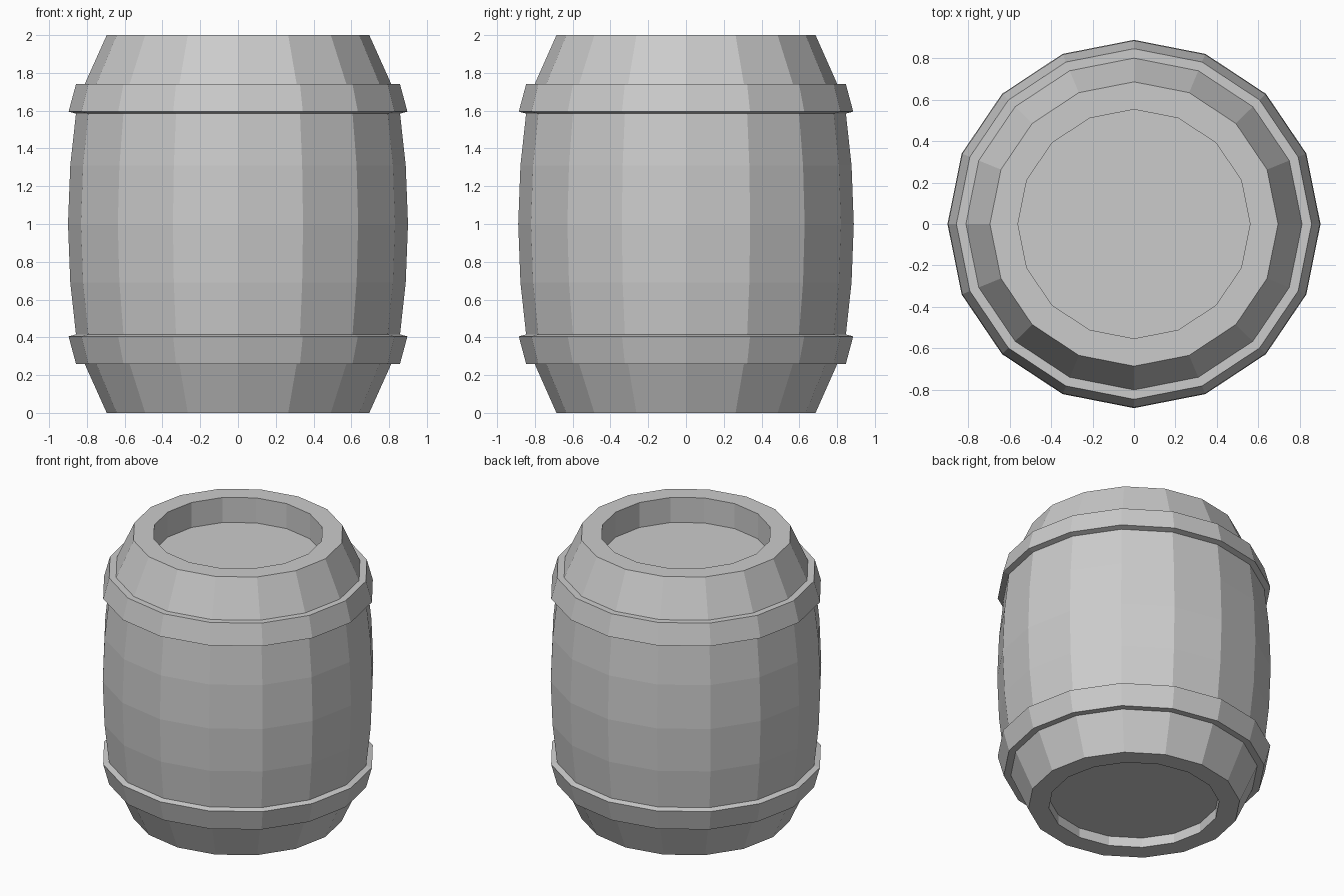
import bpy, bmesh
from math import cos, sin, pi

if "Cube" in bpy.data.objects:
    bpy.data.objects.remove(bpy.data.objects["Cube"])

SIDES = 16
Y_SCALE = 0.987  # the barrel is very slightly oval


def lathe(name, profile, closed=False):
    """Spin an (r, z) profile around z; open profiles get end caps."""
    bm = bmesh.new()
    rings = []
    for r, z in profile:
        rings.append([bm.verts.new((r * cos(2 * pi * i / SIDES),
                                    r * sin(2 * pi * i / SIDES) * Y_SCALE, z))
                      for i in range(SIDES)])
    pairs = list(zip(rings, rings[1:]))
    if closed:
        pairs.append((rings[-1], rings[0]))
    for a, b in pairs:
        for i in range(SIDES):
            j = (i + 1) % SIDES
            bm.faces.new((a[i], a[j], b[j], b[i]))
    if not closed:
        bm.faces.new(rings[0][::-1])
        bm.faces.new(rings[-1])
    bmesh.ops.recalc_face_normals(bm, faces=bm.faces)
    mesh = bpy.data.meshes.new(name)
    bm.to_mesh(mesh)
    bm.free()
    obj = bpy.data.objects.new(name, mesh)
    bpy.context.collection.objects.link(obj)
    return obj


# Staves with recessed bottom and top heads
half = [(0.695, 0), (0.85, 0.345), (0.888, 0.69), (0.90, 1.0)]
staves = half + [(r, 2 - z) for r, z in reversed(half[:-1])]
lathe("barrel_body", [(0.56, 0.07), (0.56, 0)] + staves + [(0.56, 2), (0.56, 1.82)])

# Flared hoops, mirrored about mid-height
hoop = [(0.80, 0.258), (0.857, 0.258), (0.897, 0.405), (0.845, 0.419)]
lathe("lower_hoop", hoop, closed=True)
lathe("upper_hoop", [(r, 2 - z) for r, z in hoop], closed=True)
